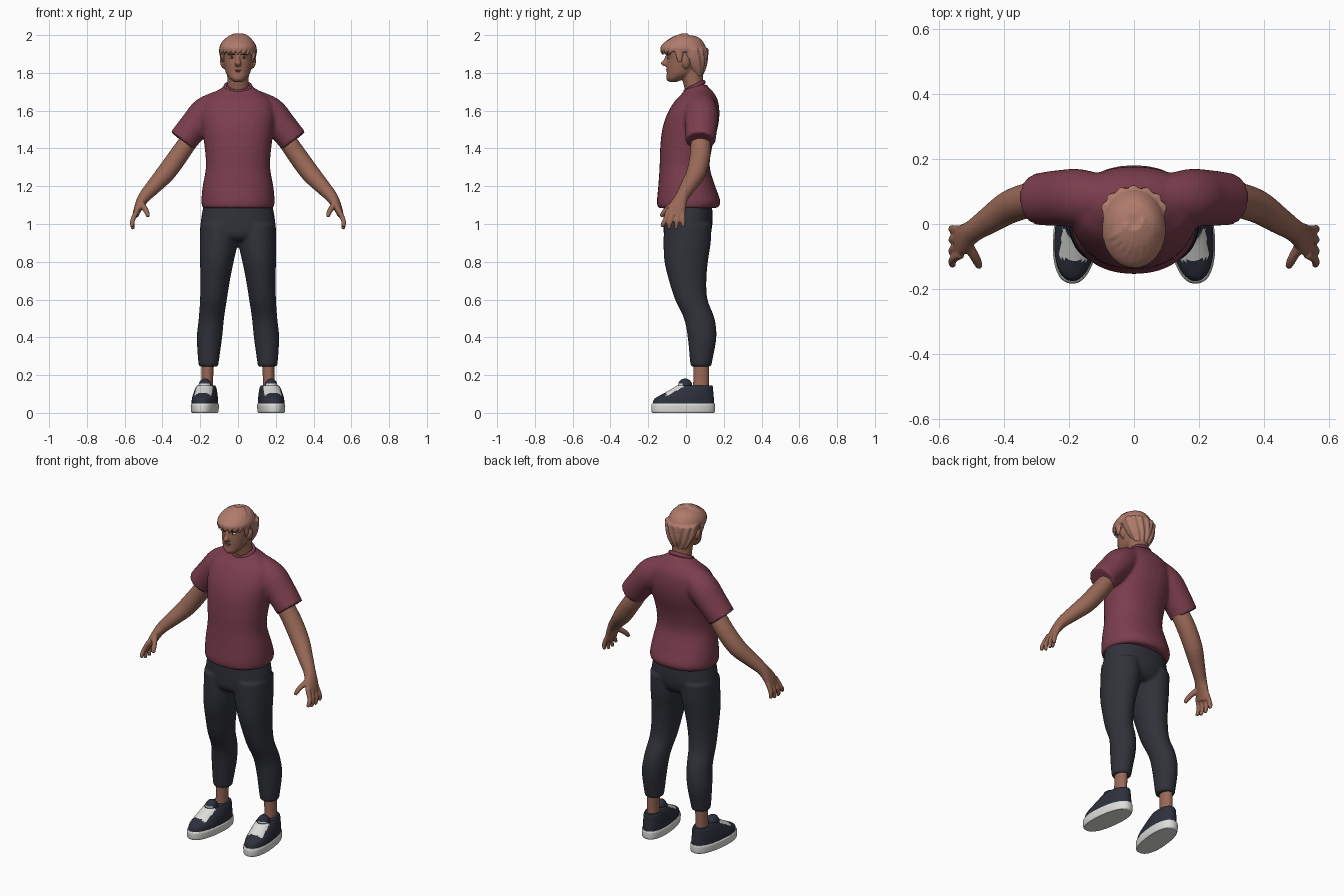
import bpy, bmesh, math
from mathutils import Vector, Matrix

cube = bpy.data.objects.get("Cube")
if cube:
    bpy.data.objects.remove(cube, do_unlink=True)


def material(name, r, g, b):
    m = bpy.data.materials.new(name)
    m.use_nodes = True
    m.diffuse_color = (r, g, b, 1)
    m.node_tree.nodes["Principled BSDF"].inputs["Base Color"].default_value = (r, g, b, 1)
    return m


SKIN = material("skin", .32, .14, .095)
HAIR = material("hair", .43, .2, .15)
SHIRT = material("shirt_red", .2, .048, .075)
PANTS = material("pants_charcoal", .03, .032, .042)
SHOE = material("shoe_navy", .026, .03, .045)
WHITE = material("white", .72, .72, .7)
DARK = material("dark_brown", .045, .022, .016)
LIP = material("lip", .24, .085, .065)


def spline(rings, steps):
    """Catmull-Rom interpolation through a list of rings."""
    p = [Vector(r) for r in rings]
    out = []
    for i in range(len(p) - 1):
        a, b, c, d = p[max(i - 1, 0)], p[i], p[i + 1], p[min(i + 2, len(p) - 1)]
        for k in range(steps):
            t = k / steps
            out.append(.5 * (2 * b + (c - a) * t + (2 * a - 5 * b + 4 * c - d) * t * t
                             + (3 * b - a - 3 * c + d) * t ** 3))
    return out + [p[-1]]


def loft(bm, rings, upright=True, n=32, steps=4, power=2.0, matrix=Matrix()):
    """Closed skin through rings of (x, y, z, half width, half depth)."""
    rs = spline(rings, steps)
    loops = []
    for i, r in enumerate(rs):
        u, v = Vector((1, 0, 0)), Vector((0, 1, 0))
        if not upright:
            t = (rs[min(i + 1, len(rs) - 1)] - rs[max(i - 1, 0)]).to_3d()
            t = Vector(t[:3]).normalized()
            u = t.cross(Vector((.05, 1, .1))).normalized()
            v = t.cross(u)
        loop = []
        for k in range(n):
            w = math.tau * k / n
            c, s = math.cos(w), math.sin(w)
            c = math.copysign(abs(c) ** (2 / power), c)
            s = math.copysign(abs(s) ** (2 / power), s)
            loop.append(bm.verts.new(matrix @ (Vector(r[:3]) + u * c * r[3] + v * s * r[4])))
        loops.append(loop)
    for a, b in zip(loops, loops[1:]):
        for k in range(n):
            bm.faces.new((a[k], a[(k + 1) % n], b[(k + 1) % n], b[k]))
    bm.faces.new(loops[0])
    bm.faces.new(loops[-1])


def blob(bm, loc, size, tilt=0, matrix=Matrix()):
    m = matrix @ Matrix.Translation(loc) @ Matrix.Rotation(tilt, 4, 'Y') @ Matrix.Diagonal((*size, 1))
    bmesh.ops.create_uvsphere(bm, u_segments=24, v_segments=12, radius=1, matrix=m)


def finish(name, bm, mats, voxel=0, relax=3):
    """Make the object; a voxel size fuses overlapping shells into one skin."""
    bmesh.ops.recalc_face_normals(bm, faces=bm.faces)
    for f in bm.faces:
        f.smooth = len(f.verts) < 5
    me = bpy.data.meshes.new(name)
    bm.to_mesh(me)
    bm.free()
    for m in mats:
        me.materials.append(m)
    ob = bpy.data.objects.new(name, me)
    bpy.context.collection.objects.link(ob)
    if voxel:
        mod = ob.modifiers.new("fuse", 'REMESH')
        mod.mode, mod.voxel_size, mod.use_smooth_shade = 'VOXEL', voxel, True
        mod = ob.modifiers.new("relax", 'SMOOTH')
        mod.factor, mod.iterations = .5, relax
    return ob


SIDES = (("left", 1), ("right", -1))

# T-shirt: torso and both sleeves
bm = bmesh.new()
loft(bm, [(0, .01, 1.085, .187, .158), (0, .014, 1.12, .194, .168), (0, .004, 1.2, .187, .151),
          (0, -.007, 1.3, .17, .133), (0, 0, 1.4, .176, .137), (0, .02, 1.5, .19, .146),
          (0, .038, 1.58, .198, .139), (0, .055, 1.65, .182, .115), (0, .064, 1.69, .135, .086),
          (0, .062, 1.72, .088, .062), (0, .062, 1.738, .066, .046)], power=2.2)
for _, s in SIDES:
    loft(bm, [(s * .05, .075, 1.67, .055, .06), (s * .16, .08, 1.595, .085, .088),
              (s * .23, .08, 1.52, .08, .086), (s * .295, .076, 1.44, .077, .08)], upright=False)
finish("shirt", bm, [SHIRT], .009, 4)

# Neckband, raised at the back
bpy.ops.mesh.primitive_torus_add(location=(0, .045, 1.727), rotation=(math.radians(27), 0, 0),
                                 major_radius=.066, minor_radius=.009,
                                 major_segments=40, minor_segments=10)
band = bpy.context.object
band.name = "neckband"
band.scale = (1.02, .86, 1.3)
band.data.materials.append(SHIRT)
bpy.ops.object.shade_smooth()

# Trousers: hips and both legs
bm = bmesh.new()
loft(bm, [(0, .01, 1.11, .18, .128), (0, .01, 1.0, .198, .13), (0, .005, .94, .18, .12),
          (0, .005, .91, .12, .09)], power=2.2)
for _, s in SIDES:
    loft(bm, [(s * .156, .08, .245, .05, .054), (s * .156, .08, .275, .055, .059),
              (s * .151, .085, .4, .067, .076), (s * .141, .07, .5, .067, .081),
              (s * .13, .028, .6, .071, .086), (s * .121, .009, .7, .078, .099),
              (s * .112, .001, .8, .089, .115), (s * .102, .006, .9, .1, .125),
              (s * .1, .01, 1.0, .1, .126)])
finish("trousers", bm, [PANTS], .009, 3)

# Arms with hands
for side, s in SIDES:
    bm = bmesh.new()
    loft(bm, [(s * .22, .08, 1.5, .046, .05), (s * .266, .078, 1.432, .049, .053),
              (s * .318, .074, 1.357, .051, .054), (s * .382, .053, 1.27, .05, .051),
              (s * .445, .012, 1.2, .041, .042), (s * .496, -.022, 1.143, .032, .035),
              (s * .526, -.046, 1.09, .023, .046), (s * .543, -.06, 1.045, .016, .046)],
         upright=False)
    for off, tip in ((-.038, .985), (-.013, .972), (.013, .972), (.038, .984)):
        loft(bm, [(s * .533, -.055 + off, 1.075, .014, .014),
                  (s * .556, -.062 + off * 1.2, 1.025, .013, .013),
                  (s * .56, -.068 + off * 1.4, 1.0, .012, .012),
                  (s * .556, -.072 + off * 1.45, tip, .009, .009)], upright=False, n=12)
    loft(bm, [(s * .515, -.06, 1.11, .017, .017), (s * .492, -.098, 1.08, .015, .015),
              (s * .48, -.122, 1.055, .013, .013), (s * .476, -.132, 1.038, .009, .009)],
         upright=False, n=12)
    finish(side + "_arm", bm, [SKIN], .0055, 2)

# Head, neck, nose, brow ridge and ears
bm = bmesh.new()
loft(bm, [(0, -.07, 1.752, .022, .02), (0, -.055, 1.77, .044, .048), (0, -.027, 1.8, .064, .075),
          (0, -.01, 1.84, .074, .093), (0, 0, 1.88, .081, .1), (0, 0, 1.92, .081, .1),
          (0, 0, 1.96, .068, .085), (0, .005, 1.982, .04, .045)], power=2.15)
loft(bm, [(0, .05, 1.64, .062, .052), (0, .046, 1.7, .058, .05), (0, .035, 1.77, .057, .056),
          (0, .025, 1.85, .06, .065)])
loft(bm, [(0, -.096, 1.896, .009, .01), (0, -.104, 1.87, .011, .014),
          (0, -.112, 1.85, .018, .022), (0, -.104, 1.836, .014, .014)], n=16)
blob(bm, (0, -.084, 1.772), (.024, .021, .018))
for _, s in SIDES:
    blob(bm, (s * .033, -.09, 1.9), (.024, .012, .008), s * -.12)
    blob(bm, (s * .083, .0, 1.852), (.011, .02, .03), s * .2)
finish("head", bm, [SKIN], .0055, 2)

# Facial features
for side, s in SIDES:
    for part, mat, loc, size, tilt in (
            ("eye", WHITE, (.033, -.089, 1.882), (.015, .01, .0065), 0),
            ("iris", DARK, (.032, -.096, 1.882), (.0055, .0045, .0055), 0),
            ("eyebrow", DARK, (.034, -.098, 1.899), (.021, .006, .0035), -.15)):
        bm = bmesh.new()
        blob(bm, (s * loc[0], loc[1], loc[2]), size, s * tilt)
        finish(side + "_" + part, bm, [mat])
bm = bmesh.new()
blob(bm, (0, -.094, 1.816), (.024, .011, .0045))
blob(bm, (0, -.093, 1.808), (.02, .011, .005))
finish("lips", bm, [LIP])

# Hair: swept cap, nape and locks that follow both surfaces
cap = [(0, .01, 1.998, .022, .025), (0, 0, 1.987, .06, .068), (0, -.01, 1.965, .084, .1),
       (0, -.015, 1.935, .098, .121), (0, -.012, 1.912, .094, .116)]
nape = [(0, .034, 1.93, .097, .078), (0, .042, 1.88, .092, .068),
        (0, .05, 1.835, .076, .052), (0, .056, 1.795, .05, .026)]
bm = bmesh.new()
loft(bm, cap)
loft(bm, nape)


def lock(rings, start, twist, size):
    path = []
    for j, (x, y, z, a, b) in enumerate(rings):
        w = start + twist * j
        r = size * (1 - .14 * j)
        path.append((x + .95 * a * math.cos(w), y + .95 * b * math.sin(w), z - .004 * j, r, r))
    loft(bm, path, upright=False, n=10)


for i in range(9):
    lock(cap, math.radians(-5 - 17 * i), -.16, .013)
for i in range(7):
    lock(nape, math.radians(12 + 26 * i), .1 if i < 4 else -.1, .013)
for _, s in SIDES:
    loft(bm, [(s * .082, -.035, 1.93, .014, .026), (s * .082, -.035, 1.885, .009, .018),
              (s * .079, -.032, 1.855, .005, .009)], n=16)
finish("hair", bm, [HAIR], .0055, 2)

# Ankles and shoes
for side, s in SIDES:
    bm = bmesh.new()
    loft(bm, [(s * .163, .075, .1, .036, .045), (s * .163, .08, .17, .031, .041),
              (s * .16, .081, .28, .034, .043)])
    finish(side + "_ankle", bm, [SKIN])

    place = Matrix.Translation((s * .165, .08, 0)) @ Matrix.Rotation(s * math.radians(6.5), 4, 'Z')
    bm = bmesh.new()
    loft(bm, [(0, -.095, 0, .064, .162), (0, -.095, .008, .069, .169), (0, -.095, .04, .071, .17),
              (0, -.094, .05, .067, .166)], n=48, power=2.3, matrix=place)
    finish(side + "_sole", bm, [WHITE])

    bm = bmesh.new()
    loft(bm, [(0, -.094, .044, .067, .164), (0, -.09, .075, .066, .158), (0, -.065, .105, .061, .13),
              (0, -.04, .135, .053, .103), (0, -.035, .146, .046, .094)],
         n=64, steps=5, power=2.2, matrix=place)
    blob(bm, (0, -.085, .145), (.034, .038, .037), matrix=place)
    # Pale lacing panel over the instep
    local = place.inverted()
    for f in bm.faces:
        c = local @ f.calc_center_median()
        if abs(c.x) < .044 and -.19 < c.y < -.1 and .085 < c.z < .158:
            f.material_index = 1
    finish(side + "_shoe", bm, [SHOE, WHITE])
